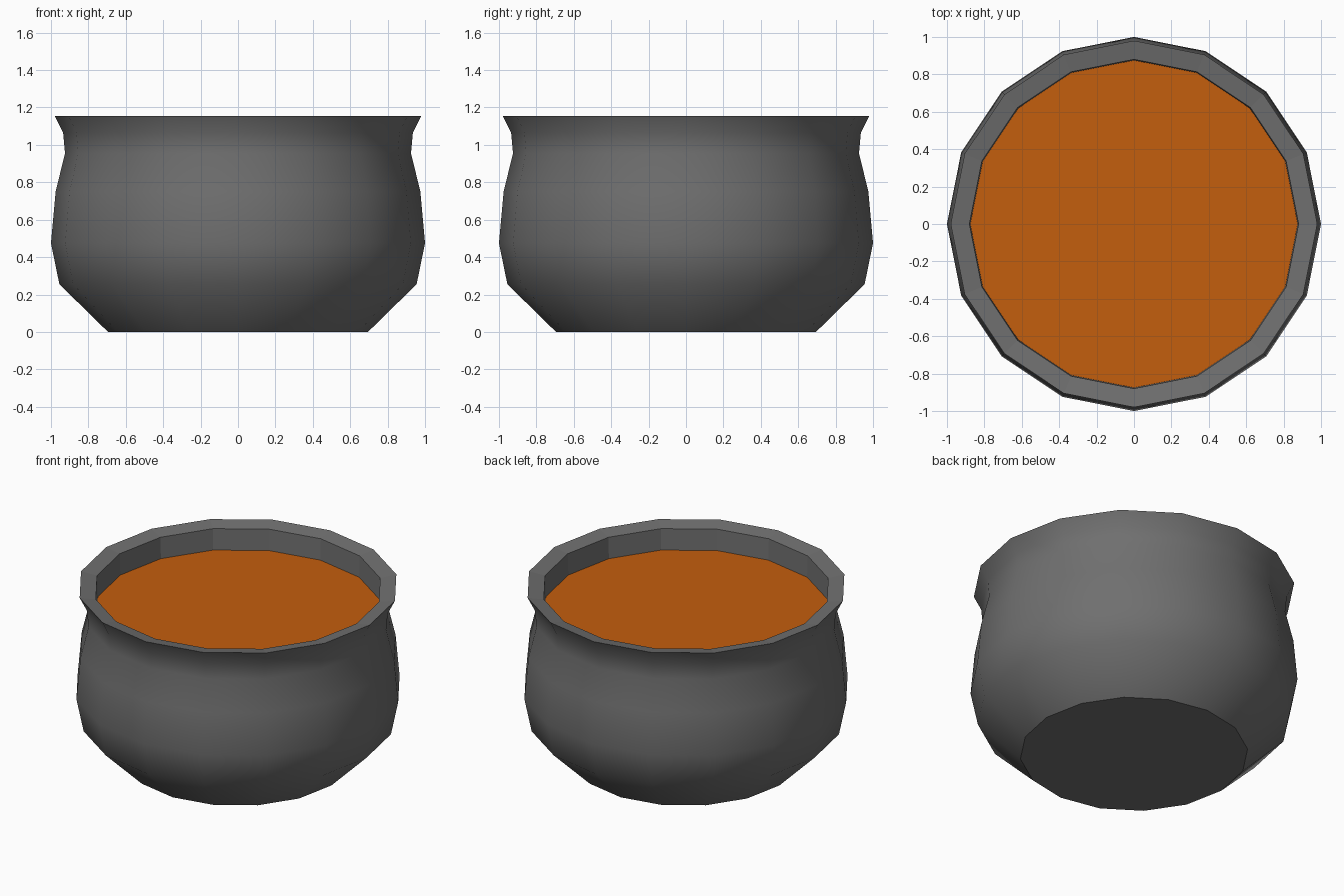
import bpy, math

if "Cube" in bpy.data.objects:
    bpy.data.objects.remove(bpy.data.objects["Cube"])

SIDES = 16


def material(name, colour):
    m = bpy.data.materials.new(name)
    m.diffuse_color = (*colour, 1)
    m.use_nodes = True
    m.node_tree.nodes["Principled BSDF"].inputs["Base Color"].default_value = m.diffuse_color
    return m


def lathe(name, profile, mat, cap_bottom=False):
    """Spin (radius, height) points around z, with an optional base cap."""
    verts, faces = [], []
    for r, z in profile:
        for i in range(SIDES):
            a = 2 * math.pi * i / SIDES
            verts.append((r * math.cos(a), r * math.sin(a), z))
    for k in range(len(profile) - 1):
        for i in range(SIDES):
            j = (i + 1) % SIDES
            b, t = k * SIDES, (k + 1) * SIDES
            faces.append((b + i, b + j, t + j, t + i))
    if cap_bottom:
        faces.append(tuple(reversed(range(SIDES))))
    me = bpy.data.meshes.new(name)
    me.from_pydata(verts, [], faces)
    me.materials.append(mat)
    ob = bpy.data.objects.new(name, me)
    bpy.context.collection.objects.link(ob)
    return ob


iron = material("iron grey", (0.16, 0.16, 0.16))
orange = material("soup orange", (0.55, 0.112, 0.004))

# Pot: base, belly, neck, flared rim, then inner wall down to the soup
outer = [(0.695, 0), (0.955, 0.255), (1.0, 0.475), (0.975, 0.75),
         (0.925, 0.955), (0.935, 1.065), (0.98, 1.155)]
inner = [(0.88, 1.137), (0.875, 0.99)]
pot = lathe("pot", outer + inner, iron, cap_bottom=True)
bpy.context.view_layer.objects.active = pot
pot.select_set(True)
bpy.ops.object.shade_smooth_by_angle(angle=math.radians(40))
# Rim top, inner wall and base stay faceted; the outside is smooth
smooth_count = (len(outer) - 1) * SIDES
for p in pot.data.polygons:
    p.use_smooth = p.index < smooth_count

# Soup: flat disc filling the pot near the top
bpy.ops.mesh.primitive_circle_add(vertices=SIDES, radius=0.877, fill_type='NGON',
                                  location=(0, 0, 0.995),
                                  rotation=(0, 0, 0))
soup = bpy.context.object
soup.name = "soup"
soup.data.materials.append(orange)
